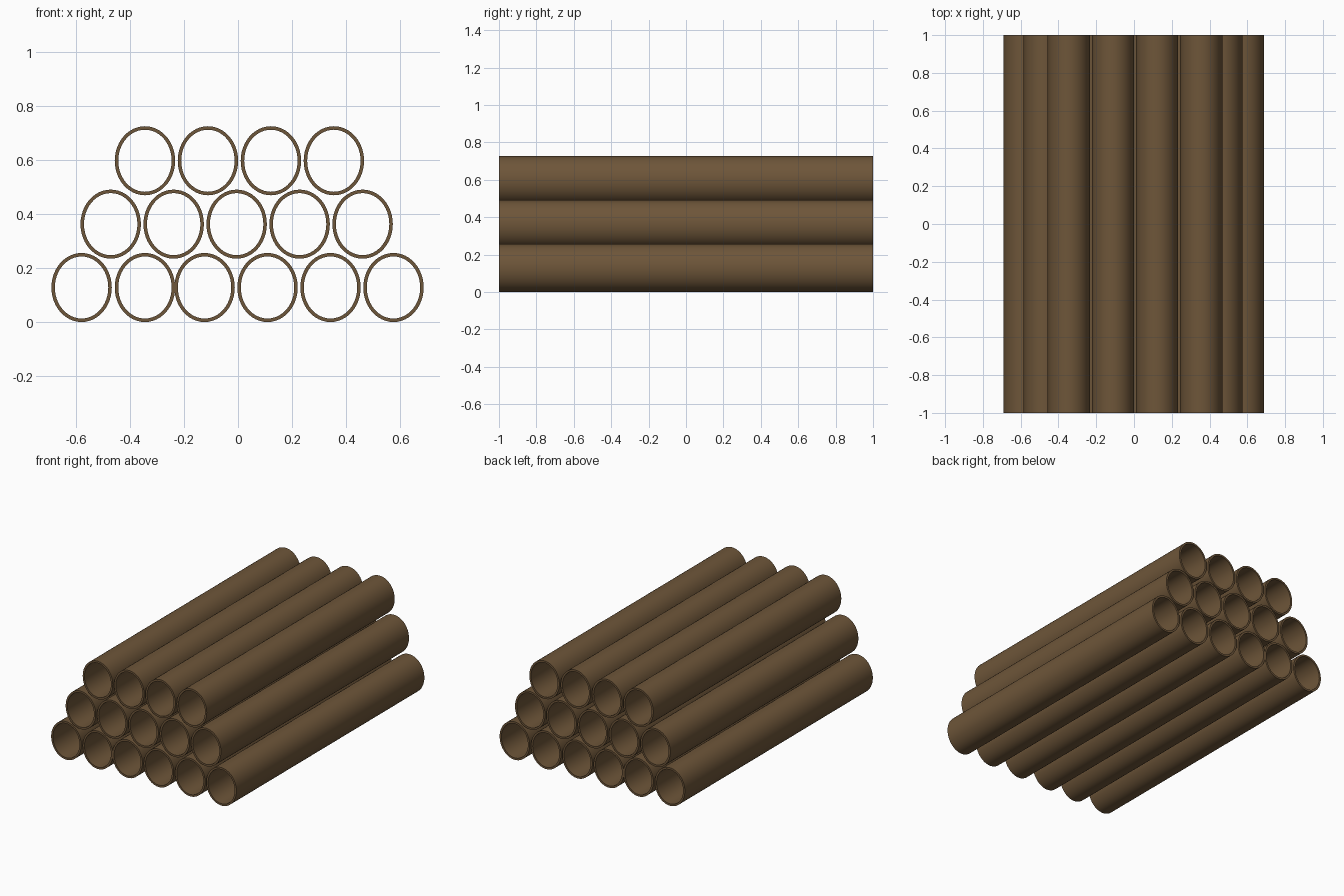
import bpy
import bmesh
from math import cos, sin, tau

cube = bpy.data.objects.get("Cube")
if cube:
    bpy.data.objects.remove(cube, do_unlink=True)

SIDES = 48
HALF_LENGTH = 1.0
RADIUS_X, RADIUS_Z = 0.112, 0.128
WALL = 0.013
PITCH = 0.2335

brown = bpy.data.materials.new("brown")
brown.use_nodes = True
colour = (0.155, 0.092, 0.041, 1)
brown.diffuse_color = colour
brown.node_tree.nodes["Principled BSDF"].inputs["Base Color"].default_value = colour


def ring(bm, inset, y):
    """One oval loop of vertices across the pipe."""
    return [bm.verts.new(((RADIUS_X - inset) * cos(tau * i / SIDES), y,
                          (RADIUS_Z - inset) * sin(tau * i / SIDES)))
            for i in range(SIDES)]


def pipe_mesh():
    """Open pipe: outer wall, back rim, inner wall and front rim."""
    bm = bmesh.new()
    loops = [ring(bm, 0, -HALF_LENGTH), ring(bm, 0, HALF_LENGTH),
             ring(bm, WALL, HALF_LENGTH), ring(bm, WALL, -HALF_LENGTH)]
    for k in range(4):
        a, b = loops[k], loops[(k + 1) % 4]
        for i in range(SIDES):
            j = (i + 1) % SIDES
            bm.faces.new((a[i], a[j], b[j], b[i]))
    bmesh.ops.recalc_face_normals(bm, faces=bm.faces)
    mesh = bpy.data.meshes.new("pipe")
    bm.to_mesh(mesh)
    bm.free()
    mesh.materials.append(brown)
    return mesh


# Stacked rows: name, height of centres, x of each pipe
rows = [
    ("bottom", 0.128, [-0.58, -0.345] + [-0.124 + PITCH * i for i in range(4)]),
    ("middle", 0.363, [-0.472 + PITCH * i for i in range(5)]),
    ("top", 0.598, [-0.345 + PITCH * i for i in range(4)]),
]

mesh = pipe_mesh()
pipes = []
for name, z, centres in rows:
    for n, x in enumerate(centres, 1):
        pipe = bpy.data.objects.new(f"{name}_pipe_{n}", mesh)
        pipe.location = (x, 0, z)
        bpy.context.collection.objects.link(pipe)
        pipes.append(pipe)

# Smooth walls with crisp rims (all pipes share one mesh)
bpy.ops.object.select_all(action="DESELECT")
pipes[0].select_set(True)
bpy.context.view_layer.objects.active = pipes[0]
bpy.ops.object.shade_smooth_by_angle(angle=0.6)
